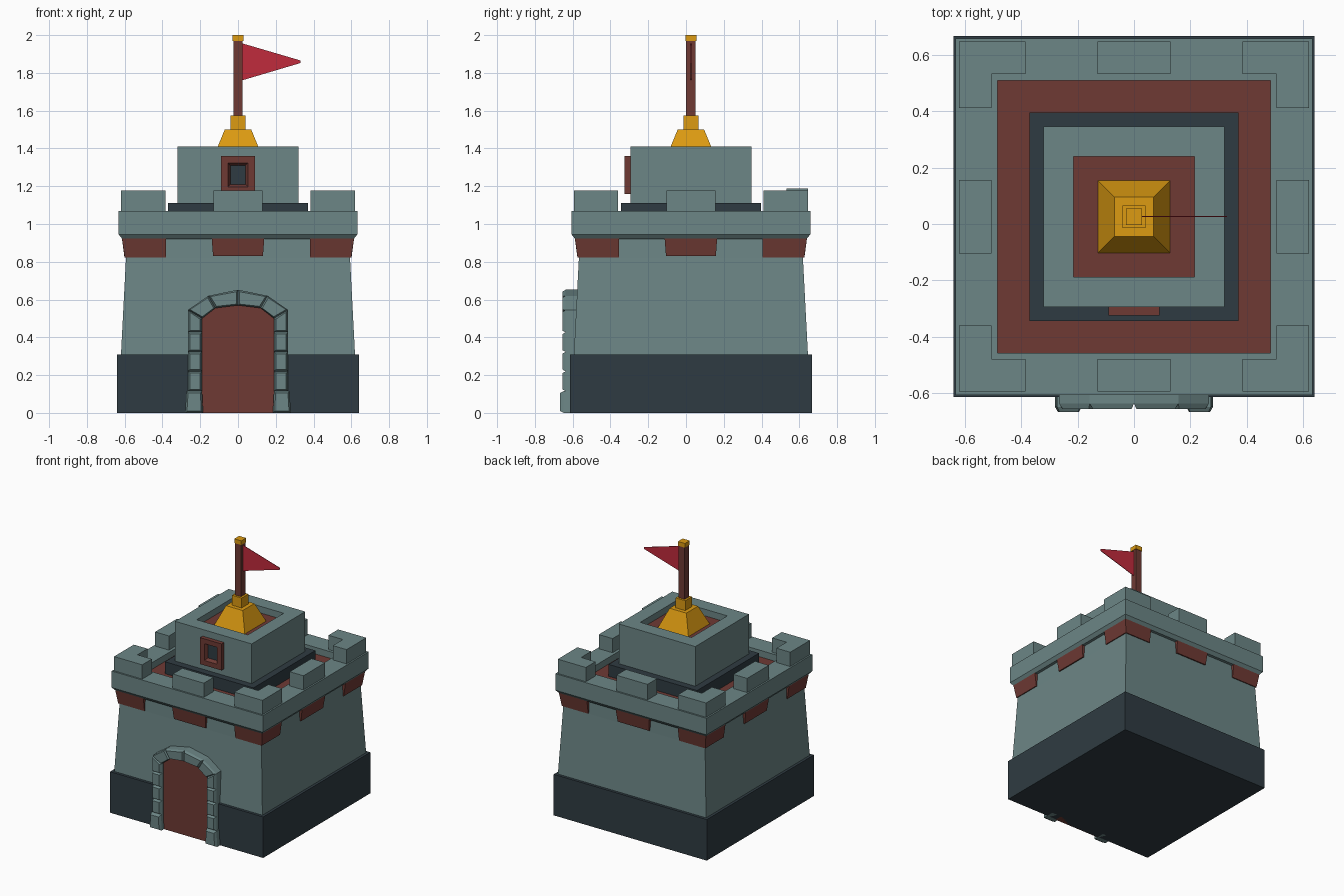
import bpy, bmesh

if "Cube" in bpy.data.objects:
    bpy.data.objects.remove(bpy.data.objects["Cube"])

CY = 0.026  # tower axis in y (the door surround sticks out in front)


def material(name, rgb):
    m = bpy.data.materials.new(name)
    m.diffuse_color = (*rgb, 1)
    m.use_nodes = True
    m.node_tree.nodes["Principled BSDF"].inputs["Base Color"].default_value = m.diffuse_color
    return m


STONE = material("teal stone", (0.150, 0.238, 0.238))
DARK = material("dark slate", (0.028, 0.044, 0.054))
BROWN = material("red brown", (0.156, 0.042, 0.034))
GOLD = material("gold", (0.716, 0.328, 0.006))
RED = material("flag red", (0.527, 0.024, 0.045))


def loft(name, rings, mat, cap_mat=None):
    """Skin matching point rings and close both ends; last cap may differ in colour."""
    bm = bmesh.new()
    loops = [[bm.verts.new(p) for p in ring] for ring in rings]
    n = len(loops[0])
    for a, b in zip(loops, loops[1:]):
        for i in range(n):
            j = (i + 1) % n
            bm.faces.new((a[i], a[j], b[j], b[i]))
    bm.faces.new(loops[0][::-1])
    cap = bm.faces.new(loops[-1])
    cap.material_index = 1 if cap_mat else 0
    bmesh.ops.recalc_face_normals(bm, faces=bm.faces)
    me = bpy.data.meshes.new(name)
    bm.to_mesh(me)
    bm.free()
    me.materials.append(mat)
    if cap_mat:
        me.materials.append(cap_mat)
    ob = bpy.data.objects.new(name, me)
    bpy.context.collection.objects.link(ob)
    return ob


def rect(x0, x1, y0, y1, z):
    return [(x0, y0 + CY, z), (x1, y0 + CY, z), (x1, y1 + CY, z), (x0, y1 + CY, z)]


def tower(name, steps, mat, cap_mat=None):
    """Stack of centred squares given as (half width, height)."""
    return loft(name, [rect(-h, h, -h, h, z) for h, z in steps], mat, cap_mat)


def front(pts, y):
    return [(x, y, z) for x, z in pts]


def shrink(pts, d):
    cx = sum(p[0] for p in pts) / len(pts)
    cz = sum(p[1] for p in pts) / len(pts)
    w = max(p[0] for p in pts) - min(p[0] for p in pts)
    h = max(p[1] for p in pts) - min(p[1] for p in pts)
    return [(cx + (x - cx) * (1 - 2 * d / w), cz + (z - cz) * (1 - 2 * d / h)) for x, z in pts]


# Main body
tower("plinth", [(0.64, 0), (0.64, 0.31)], DARK)
tower("main_wall", [(0.62, 0.30), (0.593, 0.82), (0.59, 0.93)], STONE)
tower("parapet", [(0.612, 0.92), (0.632, 0.945), (0.632, 1.07), (0.483, 1.07), (0.483, 1.02)],
      STONE, BROWN)

# Upper tower with sunken roof
tower("upper_skirt", [(0.37, 1.0), (0.37, 1.11)], DARK)
tower("upper_tower", [(0.32, 1.09), (0.32, 1.41), (0.214, 1.41), (0.214, 1.36)], STONE, BROWN)

# Roof finial, pole and flag
tower("gold_base", [(0.13, 1.355), (0.07, 1.50), (0.04, 1.50), (0.04, 1.575)], GOLD)
tower("flag_pole", [(0.025, 1.57), (0.025, 1.97)], BROWN)
tower("pole_cap", [(0.029, 1.968), (0.029, 2.0)], GOLD)
flag = [(0.02, 1.76), (0.33, 1.852), (0.33, 1.866), (0.02, 1.957)]
loft("flag", [front(flag, CY - 0.002), front(flag, CY + 0.002)], RED)

# Corner merlons (L shaped) and corner corbels
for sx in (-1, 1):
    for sy in (-1, 1):
        ell = [(0.62, 0.62), (0.385, 0.62), (0.385, 0.505), (0.505, 0.505),
               (0.505, 0.385), (0.62, 0.385)]
        loft("corner_merlon", [[(sx * x, CY + sy * y, z) for x, y in ell] for z in (1.06, 1.178)],
             STONE)
        loft("corner_corbel", [[(sx * x, CY + sy * y, z) for x, y in
                                ((0.38, 0.38), (h, 0.38), (h, h), (0.38, h))]
                               for h, z in ((0.60, 0.822), (0.616, 0.935))], BROWN)

# Middle merlons and corbels, one per side
for dx, dy in ((0, -1), (1, 0), (0, 1), (-1, 0)):
    def side(w, d0, d1, z):
        pts = ((-w, d0), (w, d0), (w, d1), (-w, d1))
        return [(dx * d + dy * t, CY + dy * d + dx * t, z) for t, d in pts]
    top = 1.188 if dy == 1 else 1.177
    loft("middle_merlon", [side(0.13, 0.505, 0.62, 1.06), side(0.13, 0.505, 0.62, top)], STONE)
    loft("middle_corbel", [side(0.132, 0.55, 0.602, 0.83), side(0.14, 0.55, 0.616, 0.935)], BROWN)

# Window: frame with a bevelled recess and dark pane
frame = [(-0.09, 1.16), (0.09, 1.16), (0.09, 1.36), (-0.09, 1.36)]
hole = [(-0.054, 1.197), (0.054, 1.197), (0.054, 1.324), (-0.054, 1.324)]
loft("window_frame", [front(frame, -0.28), front(frame, -0.325), front(hole, -0.325),
                      front(shrink(hole, 0.013), -0.30)], BROWN, DARK)

# Door panel
half = [(0.2, 0), (0.2, 0.50), (0.125, 0.56)]
door = half + [(0, 0.58)] + [(-x, z) for x, z in reversed(half)]
loft("door", [front(door, -0.55), front(door, -0.62)], BROWN)

# Door surround: side blocks and arch wedges, mirrored, with chamfered fronts
stones = [[(0.19, a), (0.265, a), (0.265, b), (0.19, b)]
          for a, b in ((0.115, 0.22), (0.22, 0.323), (0.323, 0.427))]
stones.append([(0.19, 0.427), (0.265, 0.427), (0.265, 0.545), (0.19, 0.50)])
stones.append([(0.19, 0.50), (0.265, 0.545), (0.157, 0.62), (0.12, 0.555)])
stones.append([(0.12, 0.555), (0.157, 0.62), (0, 0.652), (0, 0.57)])
foot = [(0.185, 0), (0.28, 0), (0.273, 0.115), (0.19, 0.115)]
for s in (-1, 1):
    for pts, y in [(p, -0.655) for p in stones] + [(foot, -0.666)]:
        p = [(s * x, z) for x, z in pts]
        loft("door_stone", [front(p, -0.56), front(p, y + 0.018),
                            front(shrink(p, 0.01), y)], STONE)
